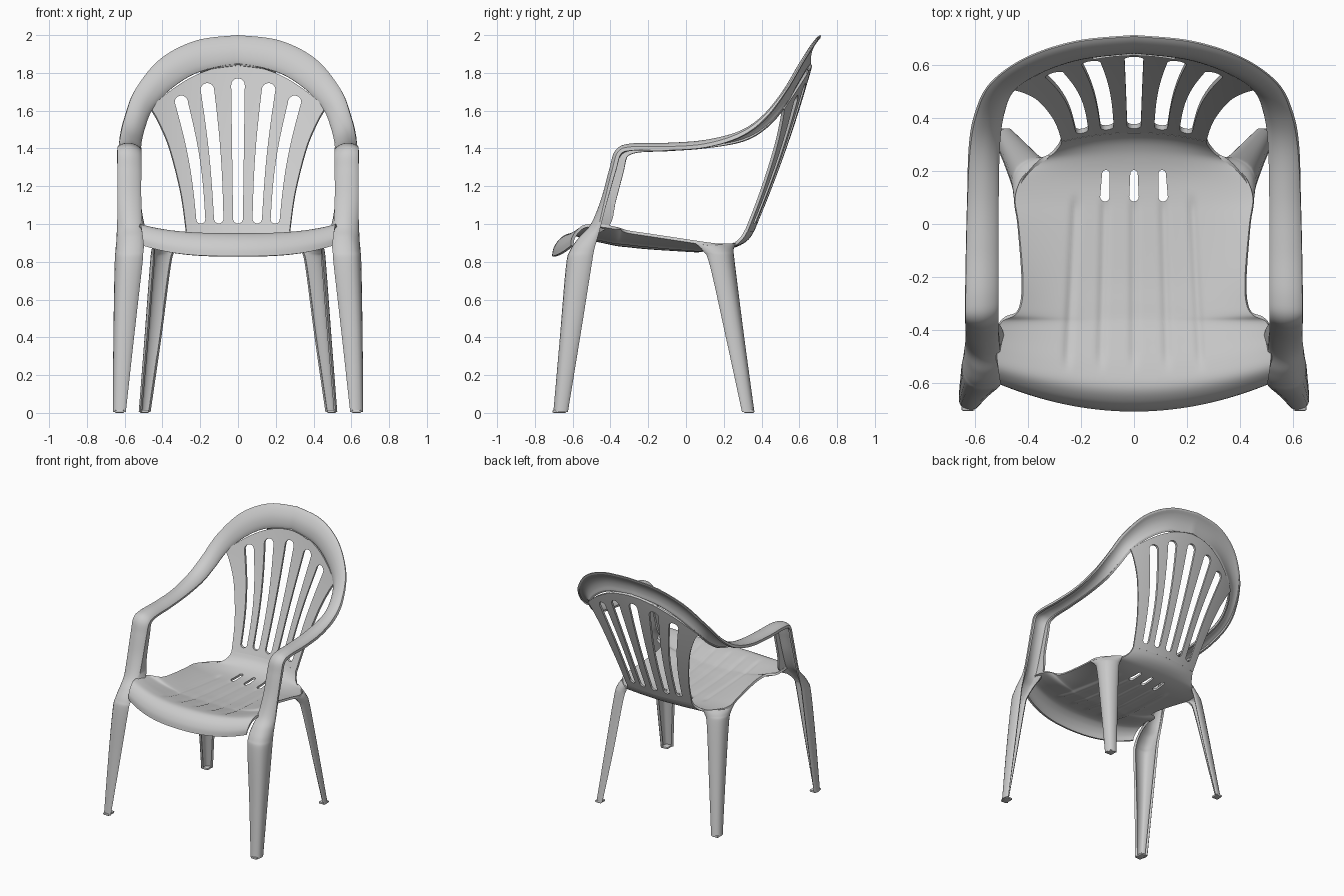
import bpy, bmesh, math
from mathutils import Vector

if "Cube" in bpy.data.objects:
    bpy.data.objects.remove(bpy.data.objects["Cube"])


def spline(rows, n):
    """Catmull-Rom interpolation through rows of numbers."""
    out = []
    for i in range(len(rows) - 1):
        p0, p1 = rows[max(i - 1, 0)], rows[i]
        p2, p3 = rows[i + 1], rows[min(i + 2, len(rows) - 1)]
        for k in range(n):
            t = k / n
            out.append([0.5 * (2 * b + (c - a) * t + (2 * a - 5 * b + 4 * c - d) * t * t
                               + (3 * b - a - 3 * c + d) * t ** 3)
                        for a, b, c, d in zip(p0, p1, p2, p3)])
    out.append(list(rows[-1]))
    return out


def step(a, b, v):
    t = min(max((v - a) / (b - a), 0), 1)
    return t * t * (3 - 2 * t)


def grid_object(name, rows):
    """Surface from equally long rows of points."""
    m = len(rows[0])
    faces = [(i * m + j, (i + 1) * m + j, (i + 1) * m + j + 1, i * m + j + 1)
             for i in range(len(rows) - 1) for j in range(m - 1)]
    mesh = bpy.data.meshes.new(name)
    mesh.from_pydata([tuple(p) for r in rows for p in r], [], faces)
    ob = bpy.data.objects.new(name, mesh)
    bpy.context.collection.objects.link(ob)
    return ob


def finish(ob, thickness=0, mirror=False, cutter=None):
    """Mirror, thicken, cut, apply and shade."""
    if mirror:
        md = ob.modifiers.new("mirror", 'MIRROR')
        md.merge_threshold = 0.002
    if thickness:
        md = ob.modifiers.new("wall", 'SOLIDIFY')
        md.thickness = thickness
        md.offset = -1
    if cutter:
        md = ob.modifiers.new("slots", 'BOOLEAN')
        md.operation = 'DIFFERENCE'
        md.solver = 'EXACT'
        md.object = cutter
    bpy.ops.object.select_all(action='DESELECT')
    ob.select_set(True)
    bpy.context.view_layer.objects.active = ob
    bpy.ops.object.convert(target='MESH')
    bpy.ops.object.shade_smooth_by_angle(angle=math.radians(40))
    if cutter:
        bpy.data.objects.remove(cutter)


def strip(stations, n):
    """Domed channel between an inner and an outer edge.
    Station: inner xyz, outer xyz, bulge, inner lip, outer lip."""
    dome = [(0, 0), (.06, .3), (.15, .57), (.25, .77), (.37, .93), (.5, 1),
            (.63, .93), (.75, .77), (.85, .57), (.94, .3), (1, 0)]
    st = spline(stations, n)
    mids = [(Vector(s[:3]) + Vector(s[3:6])) / 2 for s in st]
    rows = []
    for i, s in enumerate(st):
        a, b = Vector(s[:3]), Vector(s[3:6])
        tan = mids[min(i + 1, len(st) - 1)] - mids[max(i - 1, 0)]
        if abs(mids[i].x) < 1e-6:
            tan = Vector((1, 0, 0))
        nrm = tan.cross(b - a).normalized()
        nrm.z *= step(1.0, 1.3, mids[i].z)           # legs bulge level
        nrm.normalize()
        rows.append([a - nrm * s[7]] + [a.lerp(b, f) + nrm * s[6] * h for f, h in dome]
                    + [b - nrm * s[8]])
    return rows


def slot_cutter(name, slots, axis, lo, hi):
    """Rounded tapered prisms; slot: x0, v0, r0, x1, v1, r1, bow."""
    bm = bmesh.new()
    for x0, v0, r0, x1, v1, r1, bow in slots:
        arc = [math.pi * k / 12 for k in range(13)]
        top = [(x1 + r1 * math.cos(a), v1 + r1 * math.sin(a)) for a in arc]
        bottom = [(x0 - r0 * math.cos(a), v0 - r0 * math.sin(a)) for a in arc]
        left = [(x1 - r1 + (x0 - r0 - x1 + r1) * k / 10, v1 + (v0 - v1) * k / 10) for k in range(1, 10)]
        right = [(x0 + r0 + (x1 + r1 - x0 - r0) * k / 10, v0 + (v1 - v0) * k / 10) for k in range(1, 10)]
        verts = []
        for x, v in top + left + bottom + right:
            t = min(max((v - v0) / (v1 - v0), 0), 1)
            x -= bow * math.sin(math.pi * t)
            verts.append(bm.verts.new((x, lo, v) if axis == 'Y' else (x, v, lo)))
        f = bm.faces.new(verts)
        ext = bmesh.ops.extrude_face_region(bm, geom=[f])['geom']
        d = (0, hi - lo, 0) if axis == 'Y' else (0, 0, hi - lo)
        bmesh.ops.translate(bm, vec=d, verts=[g for g in ext if isinstance(g, bmesh.types.BMVert)])
    bmesh.ops.recalc_face_normals(bm, faces=bm.faces)
    mesh = bpy.data.meshes.new(name)
    bm.to_mesh(mesh)
    bm.free()
    ob = bpy.data.objects.new(name, mesh)
    ob.hide_render = True
    bpy.context.collection.objects.link(ob)
    return ob


# Seat: rows from the front lip to the back: centre y, z, edge y, z, half width
seat_rows = [
    (-.71, .83, -.61, .885, .50), (-.70, .875, -.605, .925, .505), (-.67, .92, -.58, .965, .51),
    (-.62, .95, -.54, .995, .515), (-.55, .945, -.48, 1.0, .52), (-.45, .925, -.42, .995, .518),
    (-.38, .91, -.37, .985, .50), (-.35, .905, -.345, .978, .45), (-.30, .90, -.30, .965, .425),
    (-.20, .89, -.20, .95, .42), (0, .877, 0, .92, .437), (.10, .872, .10, .905, .45),
    (.18, .875, .18, .895, .42), (.25, .89, .23, .89, .36), (.295, .91, .262, .905, .31),
    (.325, .935, .292, .935, .282), (.345, .967, .311, .967, .273)]
rows = []
for yc, zc, ye, ze, w in spline(seat_rows, 5):
    row = []
    for k in range(111):
        u = 1 - k / 55
        x, y = w * u, yc + (ye - yc) * u * u
        z = zc + (ze - zc) * abs(u) ** 3
        window = step(.12, .05, y) * step(-.57, -.48, y)
        for c in (-.22, -.11, 0, .11, .22):          # shallow grooves
            g = c * (1 + .15 * (.1 - y) / .65)
            z -= .008 * window * math.exp(-((x - g) / .016) ** 2)
        row.append((x, y, z))
    rows.append(row)
seat_slots = [(c, .103, .018, c * .97, .19, .014, 0) for c in (-.11, 0, .11)]
finish(grid_object("seat", rows), .016,
       cutter=slot_cutter("seat_slot_cutter", seat_slots, 'Z', .7, 1.1))

# Backrest panel: centre z, edge z, half width
rows = []
for zc, ze, w in spline([(.965, .965, .273), (1.2, 1.17, .302), (1.5, 1.4, .36),
                         (1.7, 1.53, .413), (1.825, 1.6, .452), (1.841, 1.612, .466)], 8):
    row = []
    for k in range(61):
        u = 1 - k / 30
        x, z = w * u, zc + (ze - zc) * u * u
        d = z - .965
        row.append((x, .345 + .43 * d - .09 * d * d - (.45 - .12 * d) * x * x, z))
    rows.append(row)
back_slots = [(0, 1.028, .026, 0, 1.735, .036, 0)]
for s in (-1, 1):
    back_slots += [(s * .102, 1.028, .025, s * .162, 1.71, .036, s * .01),
                   (s * .197, 1.026, .024, s * .30, 1.645, .035, s * .018)]
finish(grid_object("backrest", rows), .016,
       cutter=slot_cutter("back_slot_cutter", back_slots, 'Y', .1, 1.0))

# Hood and armrest, running on into the front leg
hood_arm = [
    (0, .65, 1.84, 0, .71, 2.0, .026, .006, .006),
    (.2, .626, 1.808, .22, .688, 1.972, .026, .006, .006),
    (.35, .575, 1.72, .41, .625, 1.875, .026, .006, .006),
    (.45, .51, 1.61, .542, .528, 1.715, .026, .008, .008),
    (.49, .42, 1.515, .597, .41, 1.57, .026, .012, .015),
    (.507, .30, 1.45, .62, .28, 1.48, .026, .015, .02),
    (.512, .10, 1.415, .63, .10, 1.425, .025, .015, .02),
    (.512, -.10, 1.40, .635, -.10, 1.41, .025, .015, .02),
    (.512, -.27, 1.395, .637, -.28, 1.41, .025, .02, .02)]
front_leg = [
    (.512, -.345, 1.368, .637, -.358, 1.385, .025, .04, .02),
    (.512, -.38, 1.28, .637, -.39, 1.29, .022, .05, .02),
    (.512, -.425, 1.13, .637, -.43, 1.13, .022, .055, .015),
    (.507, -.48, 1.0, .64, -.46, 1.0, .034, .075, .012),
    (.504, -.545, .93, .643, -.478, .93, .054, .03, .012),
    (.505, -.595, .86, .645, -.495, .86, .07, .008, .01),
    (.512, -.617, .78, .646, -.508, .78, .076, .008, .01),
    (.55, -.65, .45, .65, -.56, .45, .063, .008, .01),
    (.60, -.70, .006, .655, -.63, .006, .036, .008, .008)]
finish(grid_object("arm_frame_and_front_legs", strip(hood_arm + front_leg, 7)), .016, True)

# Rear legs
rear_leg = [
    (.45, .05, .898, .325, .262, .896, .035, .006, .006),
    (.45, .095, .855, .338, .252, .86, .055, .006, .006),
    (.456, .13, .78, .36, .258, .78, .055, .006, .006),
    (.487, .215, .40, .41, .305, .40, .045, .006, .006),
    (.522, .30, .006, .467, .36, .006, .028, .006, .006)]
finish(grid_object("rear_legs", strip(rear_leg, 8)), .014, True)

# Foot pads
for name, x, y, sx, sy in (("front_feet", .628, -.671, .05, .072), ("rear_feet", .496, .333, .05, .056)):
    bpy.ops.mesh.primitive_cube_add(size=1)
    ob = bpy.context.object
    ob.name = name
    for v in ob.data.vertices:
        v.co = (x + v.co.x * sx, y + v.co.y * sy, .008 + v.co.z * .016)
    bev = ob.modifiers.new("round", 'BEVEL')
    bev.width, bev.segments = .006, 2
    finish(ob, mirror=True)
